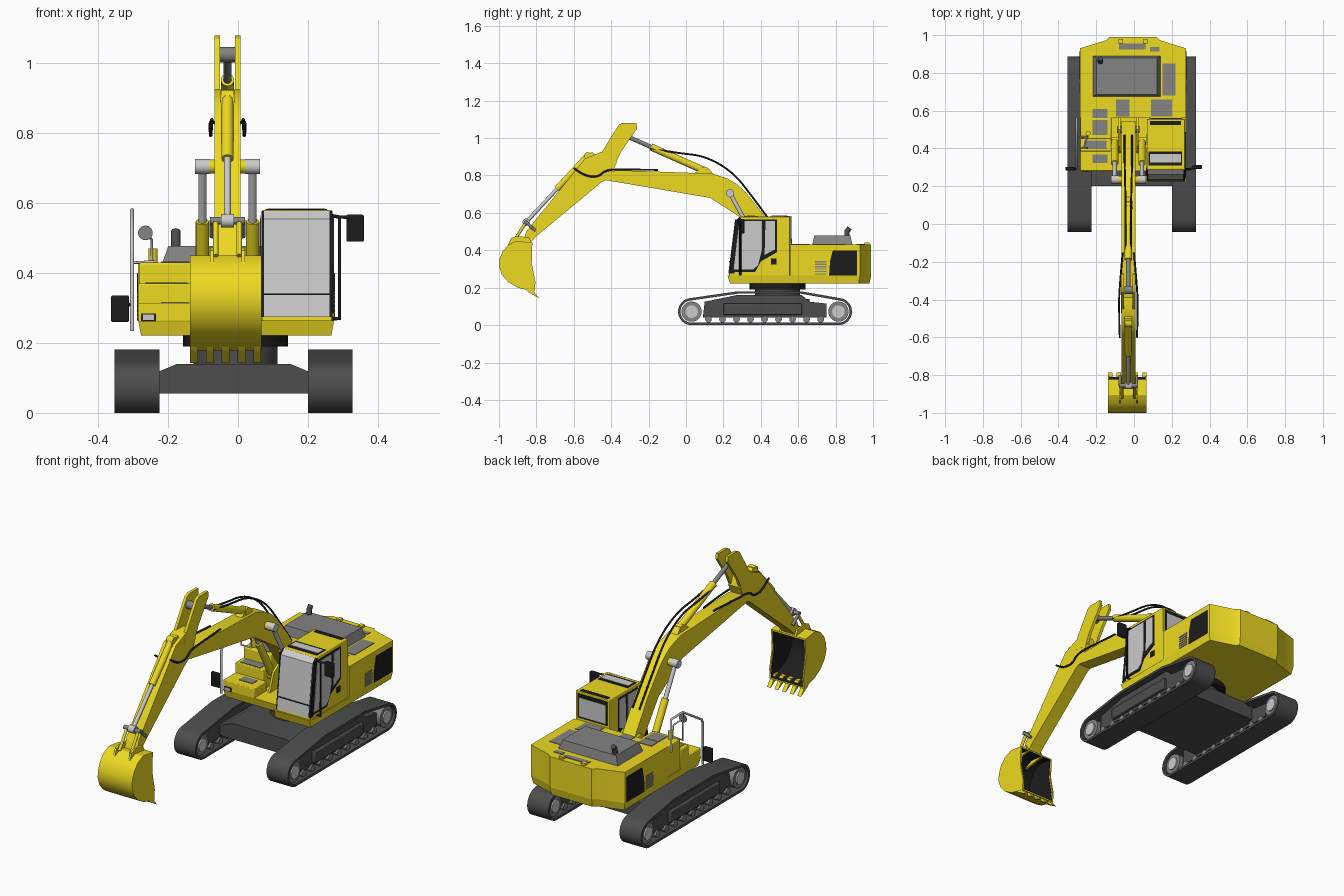
import bpy, bmesh, math
from mathutils import Vector
from mathutils.geometry import convex_hull_2d

if "Cube" in bpy.data.objects:
    bpy.data.objects.remove(bpy.data.objects["Cube"])

def mat(name, r, g, b):
    m = bpy.data.materials.new(name)
    m.diffuse_color = (r, g, b, 1)
    m.use_nodes = True
    m.node_tree.nodes["Principled BSDF"].inputs["Base Color"].default_value = m.diffuse_color
    return m

YEL = mat("yellow_paint", .85, .70, .015)
BLK = mat("black_trim", .012, .012, .012)
DRK = mat("dark_steel", .075, .075, .075)
GRY = mat("grey_metal", .23, .23, .23)
LGT = mat("light_glass", .52, .52, .52)

def finish(name, bm, m):
    bmesh.ops.recalc_face_normals(bm, faces=bm.faces)
    me = bpy.data.meshes.new(name)
    bm.to_mesh(me)
    bm.free()
    me.materials.append(m)
    o = bpy.data.objects.new(name, me)
    bpy.context.collection.objects.link(o)
    return o

def place(axis, u, v, t):
    return {'x': (t, u, v), 'y': (u, t, v), 'z': (u, v, t)}[axis]

def prism(name, pts, axis, a, b, m, taper=1, bevel=0):
    """Extrude a profile from a to b along an axis; the b end may be scaled."""
    bm = bmesh.new()
    cu = sum(p[0] for p in pts) / len(pts)
    cv = sum(p[1] for p in pts) / len(pts)
    lo = [bm.verts.new(place(axis, u, v, a)) for u, v in pts]
    hi = [bm.verts.new(place(axis, cu + (u - cu) * taper, cv + (v - cv) * taper, b)) for u, v in pts]
    bm.faces.new(lo)
    bm.faces.new(hi)
    n = len(pts)
    for i in range(n):
        j = (i + 1) % n
        bm.faces.new((lo[i], lo[j], hi[j], hi[i]))
    o = finish(name, bm, m)
    if bevel:
        mod = o.modifiers.new("bevel", 'BEVEL')
        mod.width, mod.segments = bevel, 2
    return o

def box(name, x, y, z, m, bevel=0):
    return prism(name, [(x[0], y[0]), (x[1], y[0]), (x[1], y[1]), (x[0], y[1])], 'z', z[0], z[1], m, 1, bevel)

def rod(name, p, q, r, m, n=16):
    p, q = Vector(p), Vector(q)
    bm = bmesh.new()
    bmesh.ops.create_cone(bm, cap_ends=True, segments=n, radius1=r, radius2=r, depth=(q - p).length)
    bm.transform((q - p).to_track_quat('Z', 'Y').to_matrix().to_4x4())
    bmesh.ops.translate(bm, verts=bm.verts, vec=(p + q) / 2)
    return finish(name, bm, m)

def tube(name, pts, r, m, kind='POLY'):
    cu = bpy.data.curves.new(name, 'CURVE')
    cu.dimensions, cu.bevel_depth, cu.bevel_resolution, cu.use_fill_caps = '3D', r, 2, True
    s = cu.splines.new(kind)
    s.points.add(len(pts) - 1)
    for sp, p in zip(s.points, pts):
        sp.co = (*p, 1)
    if kind == 'NURBS':
        s.order_u, s.use_endpoint_u = 3, True
    cu.materials.append(m)
    o = bpy.data.objects.new(name, cu)
    bpy.context.collection.objects.link(o)

def piston(name, p, q, f, r, m_rod=LGT):
    """Hydraulic cylinder: yellow barrel for fraction f, then the rod, with end eyes."""
    p, q = Vector(p), Vector(q)
    k = p.lerp(q, f)
    rod(name + "_barrel", p, k, r, YEL)
    rod(name + "_rod", k, q, r * .6, m_rod)
    for e, c, m in (("base", p, YEL), ("tip", q, m_rod)):
        w = Vector((r * 1.1, 0, 0))
        rod(f"{name}_{e}_eye", c - w, c + w, r * 1.15, m)

# Tracks: belt, wheels, rollers and side frame
def circle(cy, cz, r, n=28):
    return [Vector((cy + r * math.cos(2 * math.pi * (i + .5) / n), cz + r * math.sin(2 * math.pi * (i + .5) / n))) for i in range(n)]

cloud = circle(.03, .072, .0725) + circle(.815, .072, .0725) + circle(.28, .15, .031) + circle(.61, .15, .031)
hull = [cloud[i] for i in convex_hull_2d(cloud)]
mid = sum(hull, Vector((0, 0))) / len(hull)
inner = []
for i, p in enumerate(hull):
    d = ((hull[(i + 1) % len(hull)] - p).normalized() + (p - hull[i - 1]).normalized()).normalized()
    nrm = Vector((-d.y, d.x))
    if nrm.dot(mid - p) < 0:
        nrm = -nrm
    inner.append(p + nrm * .013)

for side, x0, x1 in (("left", -.353, -.224), ("right", .2, .327)):
    bm = bmesh.new()
    rings = [[bm.verts.new((x, *p)) for p in loop] for x, loop in ((x0, hull), (x1, hull), (x1, inner), (x0, inner))]
    for a, b in zip(rings, rings[1:] + rings[:1]):
        for i in range(len(hull)):
            bm.faces.new((a[i - 1], a[i], b[i], b[i - 1]))
    finish(side + "_track_belt", bm, DRK)
    prism(side + "_track_frame", [(.09, .04), (.75, .04), (.75, .115), (.66, .125), (.62, .16), (.27, .16), (.1, .125)], 'x', x0 + .025, x1 - .025, DRK)
    box(side + "_track_guard", (x0 + .008, x1 - .008), (.2, .62), (.055, .115), DRK, .004)
    for label, y, in (("idler", .03), ("sprocket", .815)):
        rod(f"{side}_{label}", (x0 + .012, y, .072), (x1 - .012, y, .072), .054, GRY, 28)
        rod(f"{side}_{label}_hub", (x0 + .005, y, .072), (x1 - .005, y, .072), .034, LGT, 20)
    for i in range(9):
        y = .12 + i * .075
        rod(f"{side}_roller_{i}", (x0 + .015, y, .031), (x1 - .015, y, .031), .018, GRY, 12)

# Centre frame and swing bearing
prism("centre_frame", [(-.235, .055), (.21, .055), (.21, .115), (.15, .14), (-.175, .14), (-.235, .115)], 'y', .2, .66, DRK)
rod("bearing_lower", (-.007, .49, .13), (-.007, .49, .2), .12, DRK, 32)
rod("bearing_upper", (-.007, .49, .19), (-.007, .49, .228), .15, BLK, 32)

# House: base, rear body, left steps
rear = [(.275, .93), (.14, .972), (.12, .99), (-.13, .99), (-.15, .972), (-.286, .93)]
prism("house_base", [(-.286, .28), (.06, .28), (.06, .222), (.275, .222)] + rear, 'z', .265, .222, YEL, .97)
prism("rear_body", [(-.286, .56), (.275, .56)] + rear, 'z', .265, .43, YEL)
box("left_step_low", (-.286, -.1), (.28, .39), (.26, .315), YEL, .004)
box("left_step_mid", (-.286, -.12), (.385, .455), (.26, .37), YEL, .004)
box("left_tank", (-.283, -.12), (.45, .565), (.26, .43), YEL, .006)
box("work_light", (-.277, -.235), (.277, .285), (.262, .285), BLK)
box("work_light_lens", (-.272, -.24), (.275, .285), (.266, .281), LGT)
prism("engine_hood", [(-.217, .675), (.14, .675), (.14, .89), (-.217, .89)], 'z', .428, .478, GRY, .9)
tube("exhaust", [(-.178, .86, .46), (-.178, .86, .5), (-.178, .875, .52)], .014, DRK)
for i, x in enumerate((-.07, .06)):
    box(f"lift_eye_{i}", (x - .012, x + .012), (.955, .98), (.428, .442), YEL)
for i, (x, y, w, h, z) in enumerate(((-.06, .615, .07, .09, .43), (.145, .615, .11, .09, .43), (.185, .765, .07, .17, .43),
        (-.01, .94, .14, .03, .43), (.11, .925, .05, .025, .43), (-.18, .585, .08, .05, .43),
        (-.18, .51, .08, .08, .43), (-.205, .42, .12, .045, .37), (-.18, .345, .08, .045, .315))):
    box(f"top_grille_{i}", (x - w / 2, x + w / 2), (y - h / 2, y + h / 2), (z - .002, z + .003), GRY)

# Side panels and vents
for side, x in (("left", -.286), ("right", .275)):
    prism(side + "_panel", [(.765, .265), (.915, .265), (.915, .40), (.785, .40), (.77, .34)], 'x', x - .003, x + .003, BLK)
    for i in range(6):
        box(f"{side}_vent_{i}", (x - .003, x + .003), (.69, .75), (.27 + i * .013, .277 + i * .013), GRY)

# Cab with windows
def shifted(pts, d):
    return [(y - d, z) for y, z in pts]

front = [(.23, .275), (.265, .555), (.29, .578), (.3, .56), (.26, .275)]
prism("cab", [(.23, .262), (.265, .555), (.29, .58), (.555, .58), (.555, .262)], 'x', .068, .27, YEL, 1, .003)
prism("cab_front_frame", shifted(front, .002), 'x', .067, .271, BLK)
prism("cab_windshield", shifted(front, .004), 'x', .075, .262, LGT)
box("windshield_bar", (.075, .262), (.229, .25), (.338, .342), BLK)
panel = [(.262, .565), (.487, .565), (.487, .39), (.40, .34), (.37, .285), (.24, .285)]
glass = [(.285, .556), (.405, .556), (.405, .40), (.385, .32), (.36, .298), (.255, .298)]
quarter = [(.425, .556), (.477, .556), (.477, .405), (.42, .375)]
for side, x, s in (("right", .27, 1), ("left", .068, -1)):
    prism(side + "_cab_panel", panel, 'x', x - .002, x + s * .003, BLK)
    prism(side + "_door_glass", glass, 'x', x - .002, x + s * .005, LGT)
    prism(side + "_quarter_glass", quarter, 'x', x - .002, x + s * .005, LGT)
box("door_latch", (.268, .274), (.455, .485), (.325, .355), BLK)
box("rear_window_frame", (.08, .258), (.55, .558), (.44, .57), BLK)
box("rear_window", (.09, .248), (.55, .56), (.45, .55), LGT)
box("roof_hatch_frame", (.078, .255), (.31, .385), (.575, .583), BLK)
box("roof_hatch", (.085, .25), (.325, .37), (.575, .585), LGT)
box("roof_rear_strip", (.085, .25), (.525, .545), (.575, .583), BLK)

# Mirrors and handrails
box("right_mirror", (.31, .36), (.292, .312), (.49, .567), BLK, .004)
tube("right_mirror_arm", [(.265, .29, .27), (.291, .29, .27), (.291, .29, .56), (.335, .3, .56)], .006, BLK)
tube("right_mirror_brace", [(.265, .29, .565), (.291, .29, .56)], .005, BLK)
box("left_mirror", (-.363, -.312), (.284, .302), (.26, .336), BLK, .004)
tube("left_mirror_arm", [(-.303, .29, .31), (-.335, .293, .31)], .005, BLK)
tube("left_handrail", [(-.303, .56, .40), (-.303, .56, .58), (-.303, .46, .58), (-.303, .3, .48), (-.303, .29, .46), (-.303, .29, .235)], .006, LGT)
tube("handrail_brace", [(-.303, .46, .58), (-.303, .46, .43), (-.24, .46, .432)], .005, LGT)
rod("round_mirror", (-.265, .4, .515), (-.265, .408, .515), .021, GRY, 20)
tube("round_mirror_stem", [(-.265, .408, .515), (-.247, .46, .495), (-.247, .47, .43)], .004, LGT)
rod("filler_cap", (-.243, .48, .43), (-.243, .48, .47), .013, YEL)

# Boom, its foot brackets and lift cylinders
CX = -.03
prism("boom", [(-.43, .775), (.13, .68), (.2, .635), (.26, .595), (.33, .55), (.46, .37), (.5, .335), (.54, .35), (.545, .39),
      (.42, .585), (.32, .71), (.27, .755), (.225, .782), (.14, .81), (-.37, .828), (-.43, .815)], 'x', CX - .037, CX + .037, YEL)
for s in (-1, 1):
    n = "left" if s < 0 else "right"
    prism(n + "_boom_bracket", [(.37, .25), (.57, .25), (.57, .40), (.5, .42), (.41, .36)], 'x', CX + s * .042, CX + s * .054, YEL)
    piston(n + "_boom_cylinder", (CX + s * .072, .44, .33), (CX + s * .072, .235, .705), .58, .019)
    tube(n + "_main_hose", [(CX + s * .014, -.19, .945), (CX + s * .014, -.05, .92), (CX + s * .014, .1, .905),
         (CX + s * .018, .25, .82), (CX + s * .02, .36, .68), (CX + s * .02, .47, .53)], .005, BLK, 'NURBS')
    tube(n + "_stick_hose", [(CX + s * .03, -.15, .83), (CX + s * .046, -.33, .832), (CX + s * .05, -.43, .83), (CX + s * .048, -.47, .79),
         (CX + s * .048, -.55, .8), (CX + s * .045, -.6, .84)], .005, BLK, 'NURBS')
    # Fork plates at the stick top, bucket links and ears
    prism(n + "_stick_plate", [(-.47, .87), (-.45, .925), (-.395, 1.015), (-.36, 1.07), (-.34, 1.08), (-.265, 1.08), (-.262, 1.05), (-.345, .93), (-.38, .86)],
          'x', CX + s * .022, CX + s * .0375, YEL)
    tube(n + "_bucket_link", [(CX + s * .034, -.855, .55), (CX + s * .034, -.92, .45)], .008, YEL)
    tube(n + "_rocker_link", [(CX + s * .044, -.855, .55), (CX + s * .044, -.805, .505)], .008, GRY)
    prism(n + "_bucket_ear", [(-.96, .41), (-.935, .465), (-.91, .475), (-.84, .47), (-.82, .43)], 'x', CX + s * .04, CX + s * .05, YEL)
rod("boom_lift_pin", (CX - .09, .235, .705), (CX + .09, .235, .705), .02, YEL)
rod("boom_foot_pin", (CX - .06, .5, .375), (CX + .06, .5, .375), .018, GRY)
prism("arm_cylinder_mount", [(.03, .80), (.15, .80), (.12, .84), (.08, .84)], 'x', CX - .02, CX + .02, YEL)
piston("arm_cylinder", (CX, .1, .825), (CX, -.35, 1.025), .64, .019, GRY)

# Stick and bucket cylinder
prism("stick", [(-.835, .44), (-.87, .445), (-.855, .5), (-.58, .84), (-.54, .89), (-.455, .925), (-.39, .925), (-.37, .87), (-.41, .785), (-.45, .765), (-.8, .475)],
      'x', CX - .037, CX + .037, YEL)
prism("bucket_cylinder_mount", [(-.56, .85), (-.48, .9), (-.5, .925), (-.54, .91)], 'x', CX - .02, CX + .02, YEL)
piston("bucket_cylinder", (CX, -.525, .905), (CX, -.855, .55), .5, .017)
rod("link_pin", (CX - .05, -.855, .55), (CX + .05, -.855, .55), .011, GRY)

# Bucket: curved shell, dark lining, side plates, teeth
BX0, BX1 = -.138, .067
curve = [(-.822, .44), (-.905, .45), (-.95, .43), (-.98, .395), (-.997, .355), (-1, .315), (-.985, .27), (-.95, .23), (-.9, .2), (-.81, .178)]
def toward(k):
    return [(-.81 + (y + .81) * k, .31 + (z - .31) * k) for y, z in curve]
prism("bucket_shell", curve + toward(.95)[::-1], 'x', BX0, BX1, YEL)
prism("bucket_lining", toward(.95) + toward(.93)[::-1], 'x', BX0 + .006, BX1 - .006, BLK)
for n, x, d in (("left", BX0, 1), ("right", BX1, -1)):
    prism(n + "_bucket_side", curve + [(-.805, .23), (-.825, .33)], 'x', x, x + d * .008, YEL)
    prism(n + "_bucket_side_lining", toward(.94) + [(-.812, .23), (-.832, .33)], 'x', x + d * .008, x + d * .01, BLK)
for i in range(5):
    x = BX0 + .012 + i * (BX1 - BX0 - .024) / 4
    prism(f"tooth_{i}", [(-.86, .197), (-.83, .2), (-.785, .143), (-.845, .178)], 'x', x - .011, x + .011, YEL)

# Smooth the round parts, keep hard edges
for o in bpy.data.objects:
    o.select_set(o.type == 'MESH')
    if o.type == 'MESH':
        bpy.context.view_layer.objects.active = o
bpy.ops.object.shade_smooth_by_angle(angle=math.radians(30))
